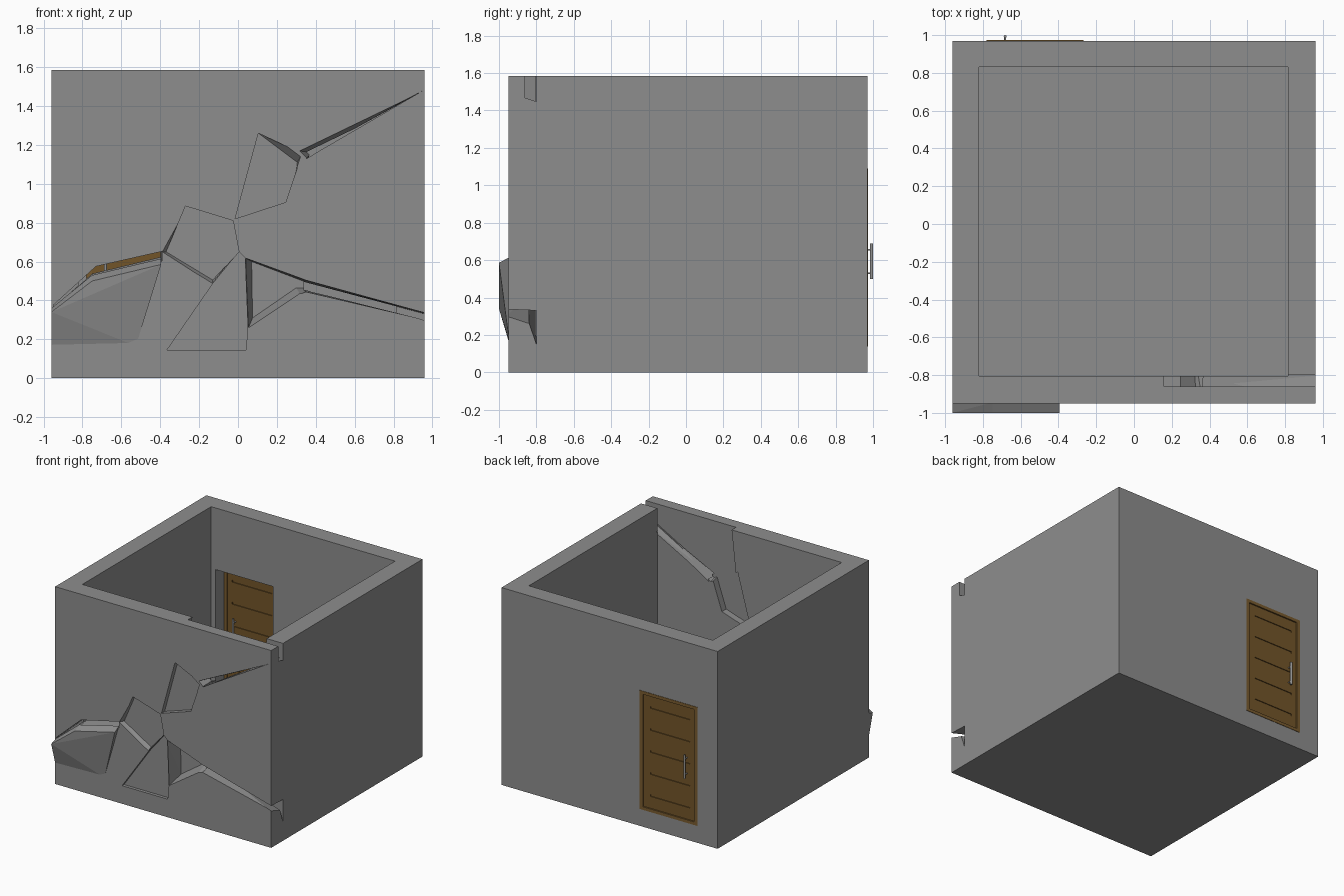
import bpy, bmesh, math
from mathutils import Vector

cube = bpy.data.objects.get("Cube")
if cube:
    bpy.data.objects.remove(cube, do_unlink=True)


def material(name, r, g, b):
    m = bpy.data.materials.new(name)
    m.use_nodes = True
    m.diffuse_color = (r, g, b, 1)
    m.node_tree.nodes["Principled BSDF"].inputs["Base Color"].default_value = (r, g, b, 1)
    return m


CONCRETE = material("concrete grey", .27, .27, .27)
WOOD = material("door brown", .17, .09, .022)
TRIM = material("trim brown", .19, .105, .028)
METAL = material("handle grey", .30, .30, .30)


def finish(bm, name, mat):
    bmesh.ops.recalc_face_normals(bm, faces=bm.faces)
    mesh = bpy.data.meshes.new(name)
    bm.to_mesh(mesh)
    bm.free()
    mesh.materials.append(mat)
    obj = bpy.data.objects.new(name, mesh)
    bpy.context.collection.objects.link(obj)
    return obj


def loft(name, ring_a, ring_b, mat=CONCRETE):
    """Closed solid between two matching rings."""
    bm = bmesh.new()
    a = [bm.verts.new(p) for p in ring_a]
    b = [bm.verts.new(p) for p in ring_b]
    bm.faces.new(a)
    bm.faces.new(b[::-1])
    for i in range(len(a)):
        j = (i + 1) % len(a)
        bm.faces.new((a[i], b[i], b[j], a[j]))
    bmesh.ops.triangulate(bm, faces=[f for f in bm.faces if len(f.verts) == 4])
    return finish(bm, name, mat)


def slab(name, y0, y1, front, back=None):
    """Solid from an outline in x and z, running through the wall in y."""
    return loft(name, [(x, y0, z) for x, z in front],
                [(x, y1, z) for x, z in back or front])


def box(name, x0, x1, y0, y1, z0, z1, mat=CONCRETE):
    bm = bmesh.new()
    bmesh.ops.create_cube(bm, size=1)
    for v in bm.verts:
        v.co = Vector(((x0 + x1) / 2 + v.co.x * (x1 - x0),
                       (y0 + y1) / 2 + v.co.y * (y1 - y0),
                       (z0 + z1) / 2 + v.co.z * (z1 - z0)))
    return finish(bm, name, mat)


def cut(target, cutter):
    """Subtract the cutter, apply the result and drop the cutter."""
    cutter.hide_render = True
    mod = target.modifiers.new("cut", "BOOLEAN")
    mod.operation, mod.solver, mod.object = "DIFFERENCE", "EXACT", cutter
    bpy.context.view_layer.update()
    graph = bpy.context.evaluated_depsgraph_get()
    mesh = bpy.data.meshes.new_from_object(target.evaluated_get(graph))
    target.modifiers.clear()
    target.data = mesh
    bpy.data.objects.remove(cutter, do_unlink=True)


def cylinder(name, start, end, radius, mat):
    start, end = Vector(start), Vector(end)
    bm = bmesh.new()
    bmesh.ops.create_cone(bm, cap_ends=True, segments=12, radius1=radius,
                          radius2=radius, depth=(end - start).length)
    turn = Vector((0, 0, 1)).rotation_difference(end - start)
    for v in bm.verts:
        v.co = turn @ v.co + (start + end) / 2
    return finish(bm, name, mat)


# Room shell with open top, floor and door opening
OUT, IN, INNER = -.97, -.80, -.86
room = box("room_walls", -.96, .96, -.95, .97, 0, 1.585)
cut(room, box("interior", -.82, .815, -.805, .83, .14, 1.8))
cut(room, box("door_opening", -.78, -.27, .7, 1.1, .137, 1.09))

# Sunken fragments on the outside of the front wall
cut(room, slab("centre_fragment", OUT, -.915,
               [(-.40, .65), (-.27, .885), (-.025, .81), (.005, .65), (-.135, .48)],
               [(-.37, .65), (-.27, .885), (-.025, .81), (.005, .65), (-.13, .505)]))
cut(room, slab("lower_fragment", OUT, -.925,
               [(-.365, .145), (.04, .145), (.05, .25), (.035, .62), (.005, .65), (-.13, .485)]))
cut(room, slab("side_fragment", OUT, -.83,
               [(.035, .62), (.35, .505), (.37, .45), (.32, .43), (.05, .25)],
               [(.07, .60), (.36, .49), (.37, .465), (.3, .465), (.075, .31)]))
upper = [(-.015, .82), (.105, 1.26), (.33, 1.155), (.305, 1.08), (.245, .905)]
cut(room, slab("upper_fragment", OUT, -.91, upper,
               [(-.015, .82), (.105, 1.26), (.305, 1.11), (.30, 1.07), (.245, .905)]))

# Sunken fragments on the inside of the front wall
cut(room, slab("upper_inner", INNER, IN, upper))
cut(room, slab("corner_inner", INNER, IN,
               [(.165, 1.65), (1, 1.65), (1, 1.49), (.35, 1.13), (.12, 1.24)],
               [(.165, 1.65), (1, 1.65), (1, 1.47), (.34, 1.12), (.12, 1.24)]))

# Cracks going right through the wall
cut(room, slab("upper_crack", OUT, -.79,
               [(.955, 1.482), (.31, 1.17), (.35, 1.13)],
               [(.955, 1.477), (.38, 1.16), (.36, 1.115)]))
cut(room, slab("right_crack", OUT, IN,
               [(.34, .508), (1, .327), (1, .29), (.34, .445)],
               [(.34, .495), (1, .32), (1, .235), (.34, .455)]))
cut(room, loft("right_crack_bevel",
               [(.37, IN, .31), (.37, -.84, .43), (.37, -.84, .48), (.37, IN, .48)],
               [(1, IN, .14), (1, -.84, .255), (1, -.84, .32), (1, IN, .32)]))
cut(room, slab("left_crack", OUT, -.79,
               [(-.95, .34), (-.75, .51), (-.39, .60), (-.39, .652), (-.73, .575), (-.95, .375)],
               [(-.95, .36), (-.75, .54), (-.40, .625), (-.40, .652), (-.73, .575), (-.95, .38)]))

# Block leaning out of the wall
bm = bmesh.new()
for x, z in [(-.96, .155), (-.525, .165), (-.395, .615), (-.75, .53), (-.96, .36)]:
    bm.verts.new((x, -.945, z))
for x, z in [(-.96, .34), (-.75, .5), (-.395, .585)]:
    bm.verts.new((x, -1, z))
bmesh.ops.convex_hull(bm, input=bm.verts)
finish(bm, "leaning_block", CONCRETE)

# Door leaf with grooves on both sides
door = box("door_leaf", -.76, -.29, .942, .962, .15, 1.075, WOOD)
for i in range(5):
    z = .265 + i * .177
    for y in (.942, .962):
        cut(door, box("groove", -.711, -.356, y - .007, y + .007, z - .008, z + .008, WOOD))

# Door frame
for side, x in (("left", -.298), ("right", -.782)):
    box(side + "_door_post", x, x + .03, .935, .973, .137, 1.09, TRIM)
for part, z in (("top", 1.065), ("bottom", .137)):
    box(part + "_door_rail", -.752, -.298, .935, .973, z, z + .025, TRIM)

# Pull handles, outside and inside
for place, bar_y in (("outer", .992), ("inner", .912)):
    cylinder(place + "_handle_bar", (-.682, bar_y, .50), (-.682, bar_y, .69), .008, METAL)
    for z in (.53, .655):
        cylinder(place + "_handle_stem", (-.682, .952, z), (-.682, bar_y, z), .005, METAL)
